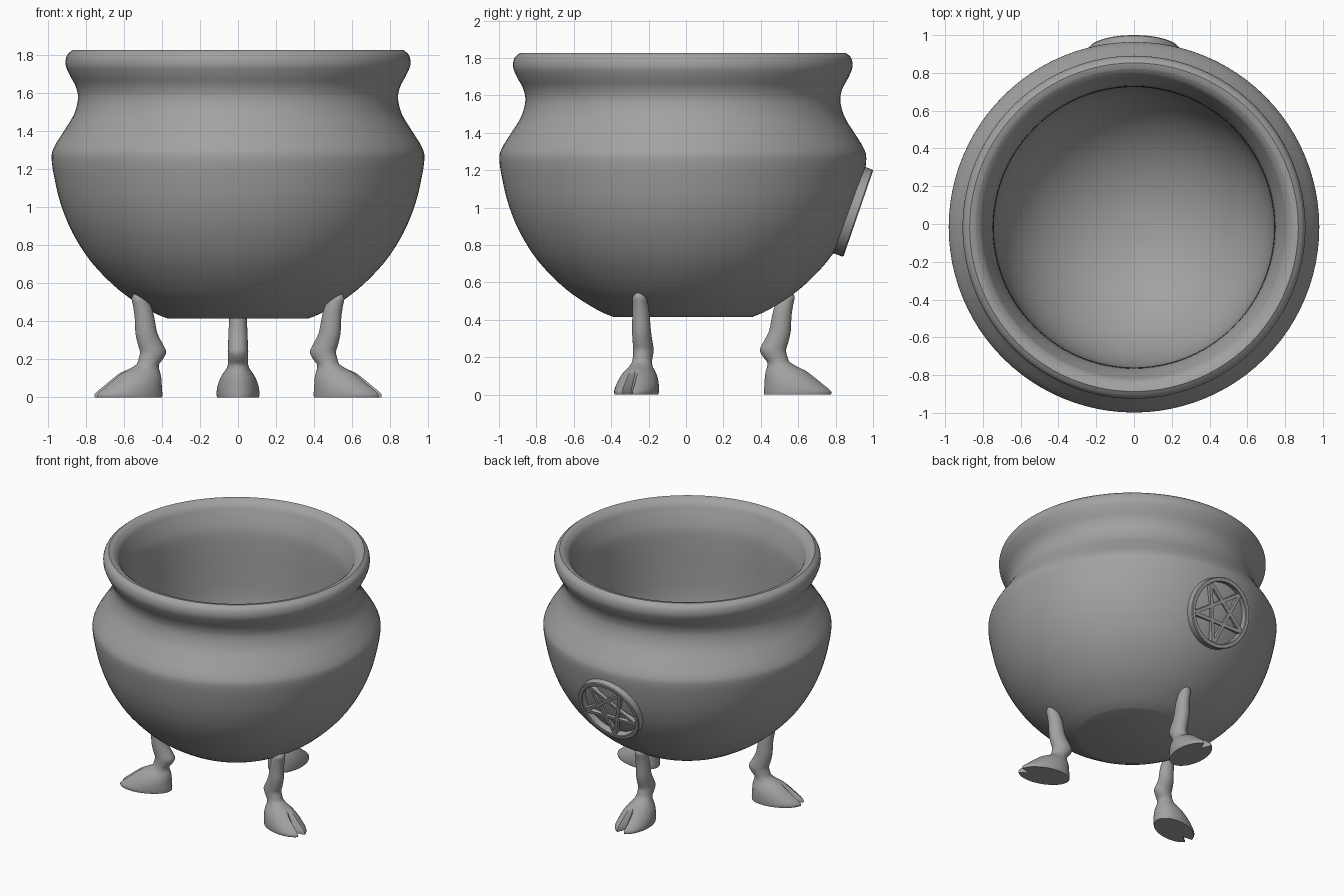
import bpy, bmesh
from math import sin, cos, pi, radians
from mathutils import Vector, Matrix

cube = bpy.data.objects.get("Cube")
if cube:
    bpy.data.objects.remove(cube)

iron = bpy.data.materials.new("grey iron")
iron.use_nodes = True
GREY = (0.36, 0.36, 0.36, 1)
iron.diffuse_color = GREY
iron.node_tree.nodes["Principled BSDF"].inputs["Base Color"].default_value = GREY


def finish(name, bm, matrix=Matrix(), angle=35):
    bmesh.ops.recalc_face_normals(bm, faces=bm.faces)
    mesh = bpy.data.meshes.new(name)
    bm.to_mesh(mesh)
    bm.free()
    mesh.materials.append(iron)
    obj = bpy.data.objects.new(name, mesh)
    bpy.context.collection.objects.link(obj)
    obj.matrix_world = matrix
    bpy.ops.object.select_all(action="DESELECT")
    bpy.context.view_layer.objects.active = obj
    obj.select_set(True)
    bpy.ops.object.shade_smooth_by_angle(angle=radians(angle))
    return obj


def spline(points, steps=4):
    """Smooth curve through the points, of any dimension."""
    pts = [Vector(p) for p in points]
    out = []
    for i in range(len(pts) - 1):
        a, b = pts[max(i - 1, 0)], pts[i]
        c, d = pts[i + 1], pts[min(i + 2, len(pts) - 1)]
        for k in range(steps):
            t = k / steps
            out.append(0.5 * (2 * b + (c - a) * t + (2 * a - 5 * b + 4 * c - d) * t * t
                              + (3 * b - a - 3 * c + d) * t ** 3))
    return out + [pts[-1]]


def loft(bm, rings, cap=True, closed=False):
    """Skin a list of rings of coordinates."""
    loops = [[bm.verts.new(co) for co in ring] for ring in rings]
    pairs = list(zip(loops, loops[1:]))
    if closed:
        pairs.append((loops[-1], loops[0]))
    for lo, hi in pairs:
        for i in range(len(lo)):
            j = (i + 1) % len(lo)
            bm.faces.new((lo[i], lo[j], hi[j], hi[i]))
    if cap:
        bm.faces.new(loops[0])
        bm.faces.new(loops[-1])


def circle(r, z, n=96):
    return [(r * cos(2 * pi * i / n), r * sin(2 * pi * i / n), z) for i in range(n)]


# Cauldron bowl: outer wall, flared lip, straight throat and round hollow
outer = [(0.37, 0.415), (0.46, 0.455), (0.62, 0.56), (0.77, 0.71), (0.87, 0.865),
         (0.93, 1.01), (0.963, 1.14), (0.981, 1.26), (0.966, 1.32), (0.92, 1.395),
         (0.865, 1.485), (0.842, 1.57), (0.853, 1.635), (0.885, 1.695), (0.907, 1.75),
         (0.9, 1.8), (0.87, 1.828)]
inner = [(0.84, 1.822), (0.81, 1.795), (0.79, 1.75), (0.768, 1.69), (0.75, 1.62),
         (0.743, 1.5), (0.741, 1.35), (0.738, 1.2)]
FLOOR, SHOULDER = 0.5, 1.2
hollow = [(0.738 * cos(a), SHOULDER - (SHOULDER - FLOOR) * sin(a))
          for a in (radians(6 * k) for k in range(1, 15))]
bm = bmesh.new()
loft(bm, [circle(r, z) for r, z in spline(outer) + spline(inner) + hollow])
CENTRE_Y = -0.017
finish("cauldron_bowl", bm, Matrix.Translation((0, CENTRE_Y, 0)), 40)

# Goat leg sections: height, centre, half length, half width, depth of the cleft
sections = [(0.0, 0.09, 0.182, 0.11, 0.075), (0.02, 0.089, 0.182, 0.113, 0.075),
            (0.06, 0.066, 0.156, 0.108, 0.06), (0.1, 0.042, 0.13, 0.094, 0.04),
            (0.13, 0.024, 0.106, 0.076, 0.012), (0.15, 0.004, 0.08, 0.062, 0),
            (0.175, -0.016, 0.06, 0.053, 0), (0.205, -0.034, 0.066, 0.052, 0),
            (0.24, -0.045, 0.07, 0.054, 0), (0.28, -0.03, 0.067, 0.052, 0),
            (0.34, -0.008, 0.058, 0.05, 0), (0.42, 0.002, 0.052, 0.046, 0),
            (0.48, 0.015, 0.048, 0.042, 0), (0.52, 0.035, 0.036, 0.036, 0),
            (0.543, 0.047, 0.014, 0.016, 0)]


def leg_ring(z, centre, length, width, cleft, n=48):
    ring = []
    for i in range(n):
        a = 2 * pi * i / n
        if a > pi:
            a -= 2 * pi
        notch = cleft * max(0, 1 - abs(a) / 0.26)
        ring.append((centre + length * cos(a) - notch, width * sin(a), z))
    return ring


for name, x, y, turn in (("back_leg", 0, 0.51, 90),
                         ("front_left_leg", 0.49, -0.24, -16),
                         ("front_right_leg", -0.49, -0.24, 196)):
    bm = bmesh.new()
    loft(bm, [leg_ring(*s) for s in spline(sections, 3)])
    finish(name, bm, Matrix.Translation((x, y, 0)) @ Matrix.Rotation(radians(turn), 4, "Z"))

# Emblem on the back: its own x runs sideways, y up the wall, z outward
emblem = (Matrix.Translation((0, 0.897, 0.978)) @ Matrix.Rotation(pi, 4, "Z")
          @ Matrix.Rotation(radians(90 + 19), 4, "X"))
bm = bmesh.new()
loft(bm, [circle(r, z, 64) for r, z in
          ((0.214, -0.03), (0.214, 0.022), (0.218, 0.026), (0.241, 0.026),
           (0.246, 0.02), (0.246, -0.03))], cap=False, closed=True)
finish("emblem_ring", bm, emblem)

# Five crossing bars form the star, one point down
bm = bmesh.new()
tips = [Vector((cos(a), sin(a), 0)) * 0.22
        for a in (radians(-90 + 72 * k) for k in range(5))]
for k in range(5):
    a, b = tips[k], tips[(k + 2) % 5]
    d = b - a
    place = Matrix.Translation((a + b) / 2) @ d.to_track_quat("X", "Z").to_matrix().to_4x4()
    bmesh.ops.create_cube(bm, size=1, matrix=place @ Matrix.Diagonal((d.length, 0.024, 0.036, 1)))
finish("emblem_star", bm, emblem)
